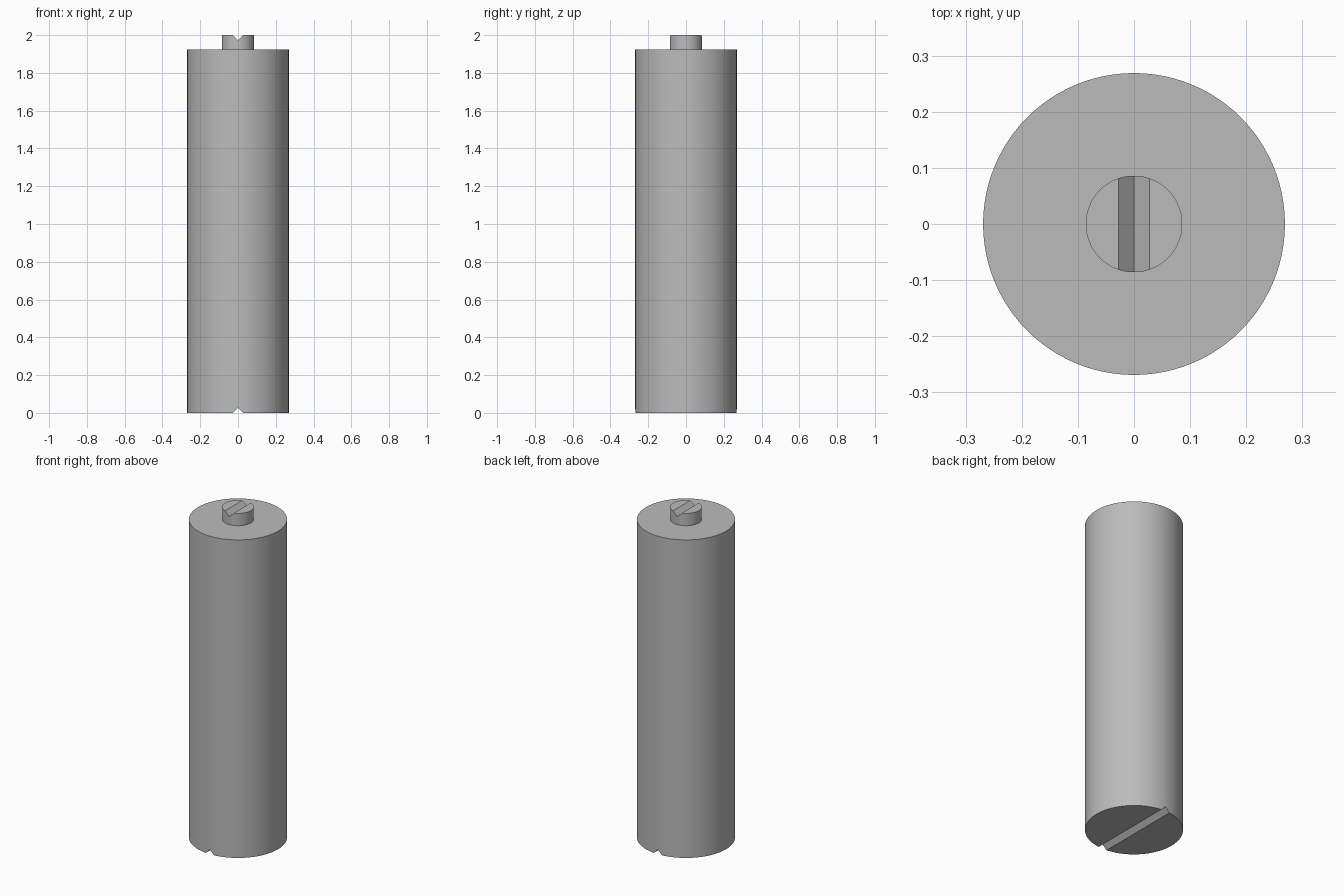
import bpy
import math

cube = bpy.data.objects.get("Cube")
if cube:
    bpy.data.objects.remove(cube, do_unlink=True)

BODY_RADIUS, BODY_TOP = 0.269, 1.925
PIN_RADIUS, TOP = 0.086, 2.0
SLOT_HALF, SLOT_DEPTH = 0.028, 0.028

grey = bpy.data.materials.new("plain grey")
grey.use_nodes = True
colour = (0.5, 0.5, 0.5, 1)
grey.diffuse_color = colour
grey.node_tree.nodes["Principled BSDF"].inputs["Base Color"].default_value = colour


def cylinder(name, radius, low, high):
    bpy.ops.mesh.primitive_cylinder_add(
        vertices=96, radius=radius, depth=high - low, location=(0, 0, (low + high) / 2))
    obj = bpy.context.object
    obj.name = name
    obj.data.materials.append(grey)
    return obj


def cut_v_slot(obj, z, inward):
    """Cut a V slot along y into the flat end at height z."""
    # The wedge is continued past the end face so that the cut is clean
    wide = SLOT_HALF * 2
    tip, outer = z + inward * SLOT_DEPTH, z - inward * SLOT_DEPTH
    section = [(0, tip), (wide, outer), (-wide, outer)]
    verts = [(x, y, h) for y in (-1, 1) for x, h in section]
    faces = [(0, 1, 2), (5, 4, 3), (0, 3, 4, 1), (1, 4, 5, 2), (2, 5, 3, 0)]
    mesh = bpy.data.meshes.new("slot_cutter")
    mesh.from_pydata(verts, [], faces)
    mesh.materials.append(grey)
    cutter = bpy.data.objects.new("slot_cutter", mesh)
    cutter.hide_render = True
    bpy.context.collection.objects.link(cutter)

    # Consistent outward normals
    bpy.ops.object.select_all(action="DESELECT")
    cutter.select_set(True)
    bpy.context.view_layer.objects.active = cutter
    bpy.ops.object.mode_set(mode="EDIT")
    bpy.ops.mesh.select_all(action="SELECT")
    bpy.ops.mesh.normals_make_consistent(inside=False)
    bpy.ops.object.mode_set(mode="OBJECT")

    cutter.select_set(False)
    obj.select_set(True)
    bpy.context.view_layer.objects.active = obj
    slot = obj.modifiers.new("slot", "BOOLEAN")
    slot.operation = "DIFFERENCE"
    slot.solver = "EXACT"
    slot.object = cutter
    bpy.ops.object.modifier_apply(modifier=slot.name)
    bpy.data.objects.remove(cutter, do_unlink=True)
    bpy.ops.object.shade_smooth_by_angle(angle=math.radians(30))


# Main barrel, slotted across its base
body = cylinder("body", BODY_RADIUS, 0, BODY_TOP)
cut_v_slot(body, 0, 1)

# Small slotted pin on top
pin = cylinder("top_pin", PIN_RADIUS, BODY_TOP - 0.01, TOP)
cut_v_slot(pin, TOP, -1)
